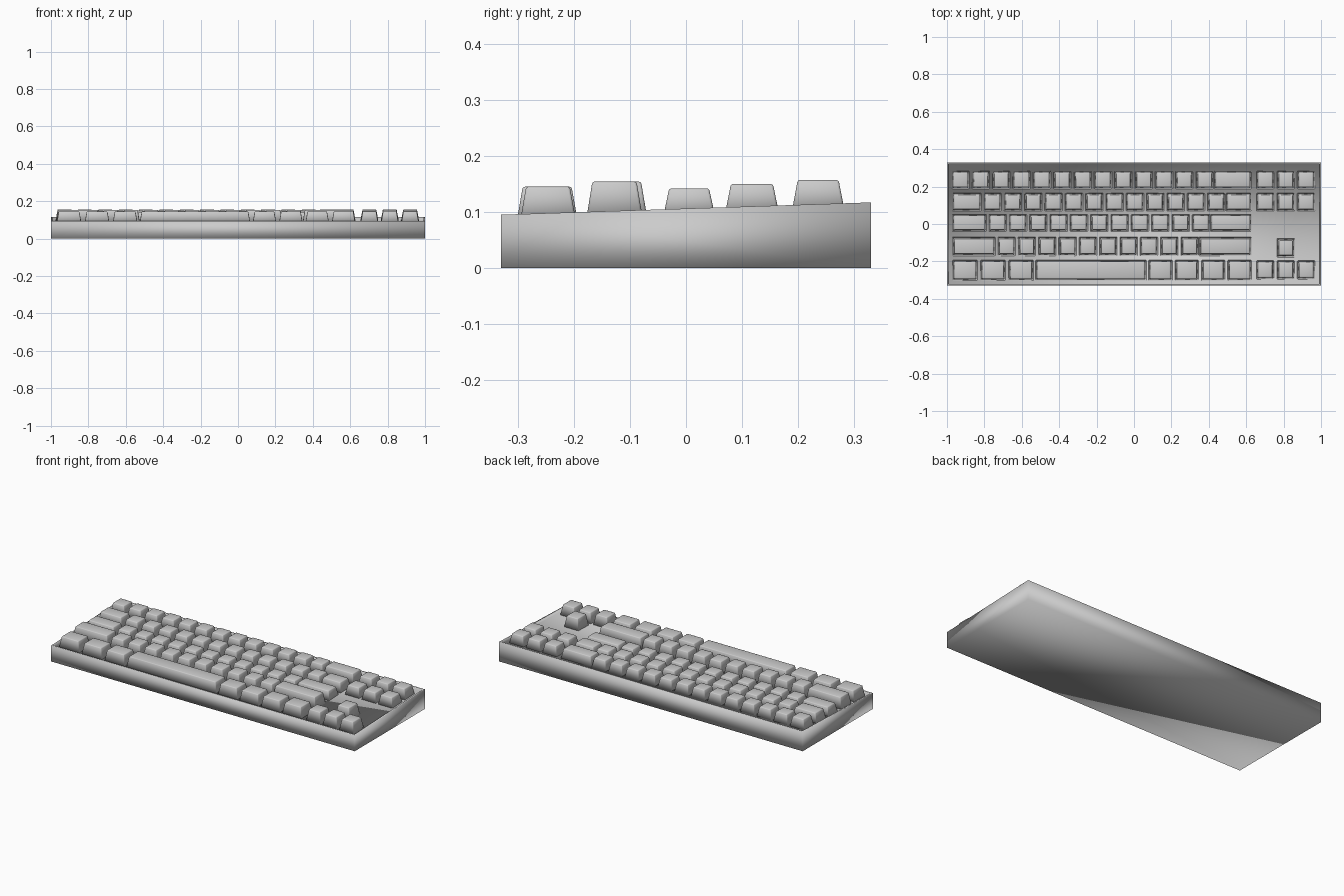
import bpy, bmesh

if "Cube" in bpy.data.objects:
    bpy.data.objects.remove(bpy.data.objects["Cube"])

FRONT, BACK = -0.33, 0.33      # case depth limits
Z_FRONT, Z_BACK = 0.095, 0.117  # sloped rim height
RECESS = 0.014


def rim_z(y):
    return Z_FRONT + (Z_BACK - Z_FRONT) * (y - FRONT) / (BACK - FRONT)


def finish(name, bm):
    bmesh.ops.recalc_face_normals(bm, faces=bm.faces)
    for f in bm.faces:
        f.smooth = True
    mesh = bpy.data.meshes.new(name)
    bm.to_mesh(mesh)
    bm.free()
    obj = bpy.data.objects.new(name, mesh)
    bpy.context.collection.objects.link(obj)
    return obj


# Case: wedge block with a shallow tray set into the top
bm = bmesh.new()
bmesh.ops.create_cube(bm, size=2)
for v in bm.verts:
    v.co.y *= BACK
    v.co.z = rim_z(v.co.y) if v.co.z > 0 else 0
bm.normal_update()
top = max(bm.faces, key=lambda f: f.calc_center_median().z)
bmesh.ops.inset_region(bm, faces=[top], thickness=0.012)
ext = bmesh.ops.extrude_discrete_faces(bm, faces=[top])
for v in ext["faces"][0].verts:
    v.co.z -= RECESS
finish("case", bm)


# Keycap: tapered block with softened upper edges
def keycap(name, x0, x1, y0, y1, z_top, taper=0.009):
    bm = bmesh.new()
    bmesh.ops.create_cube(bm, size=1)
    for v in bm.verts:
        up = v.co.z > 0
        t = taper if up else -0.002
        v.co.x = x1 - t if v.co.x > 0 else x0 + t
        v.co.y = y1 - t if v.co.y > 0 else y0 + t
        v.co.z = z_top if up else rim_z(v.co.y) - RECESS - 0.001
    edges = [e for e in bm.edges if max(v.co.z for v in e.verts) > z_top - 1e-5]
    bmesh.ops.bevel(bm, geom=edges, offset=0.004, segments=2, profile=0.5,
                    affect='EDGES')
    finish(name, bm)


W, PITCH, END = 0.091, 0.1088, 0.626


def run(start, count, pitch=PITCH, width=W):
    return [(start + i * pitch, start + i * pitch + width) for i in range(count)]


nav = run(0.657, 3)

# Each row: name, y range, top height, key x ranges
rows = [
    ("number_key", 0.190, 0.281, 0.157, run(-0.973, 13) + [(0.430, END)] + nav),
    ("upper_key", 0.071, 0.164, 0.150,
     [(-0.970, -0.818)] + run(-0.802, 12) + [(0.494, END)] + nav),
    ("home_key", -0.039, 0.050, 0.142,
     [(-0.970, -0.791)] + run(-0.775, 11) + [(0.409, END)]),
    ("lower_key", -0.168, -0.071, 0.154,
     [(-0.970, -0.743)] + run(-0.727, 10) + [(0.348, END)]),
    ("arrow_up_key", -0.176, -0.079, 0.154, [nav[1]]),
    ("bottom_key", -0.300, -0.195, 0.145,
     run(-0.968, 3, 0.150, 0.129) + [(-0.524, 0.064)] + run(0.080, 4, 0.141, 0.123)),
    ("arrow_key", -0.294, -0.198, 0.145, nav),
]
for name, y0, y1, z_top, spans in rows:
    for i, (x0, x1) in enumerate(spans, 1):
        keycap(f"{name}_{i:02d}", x0, x1, y0, y1, z_top)
